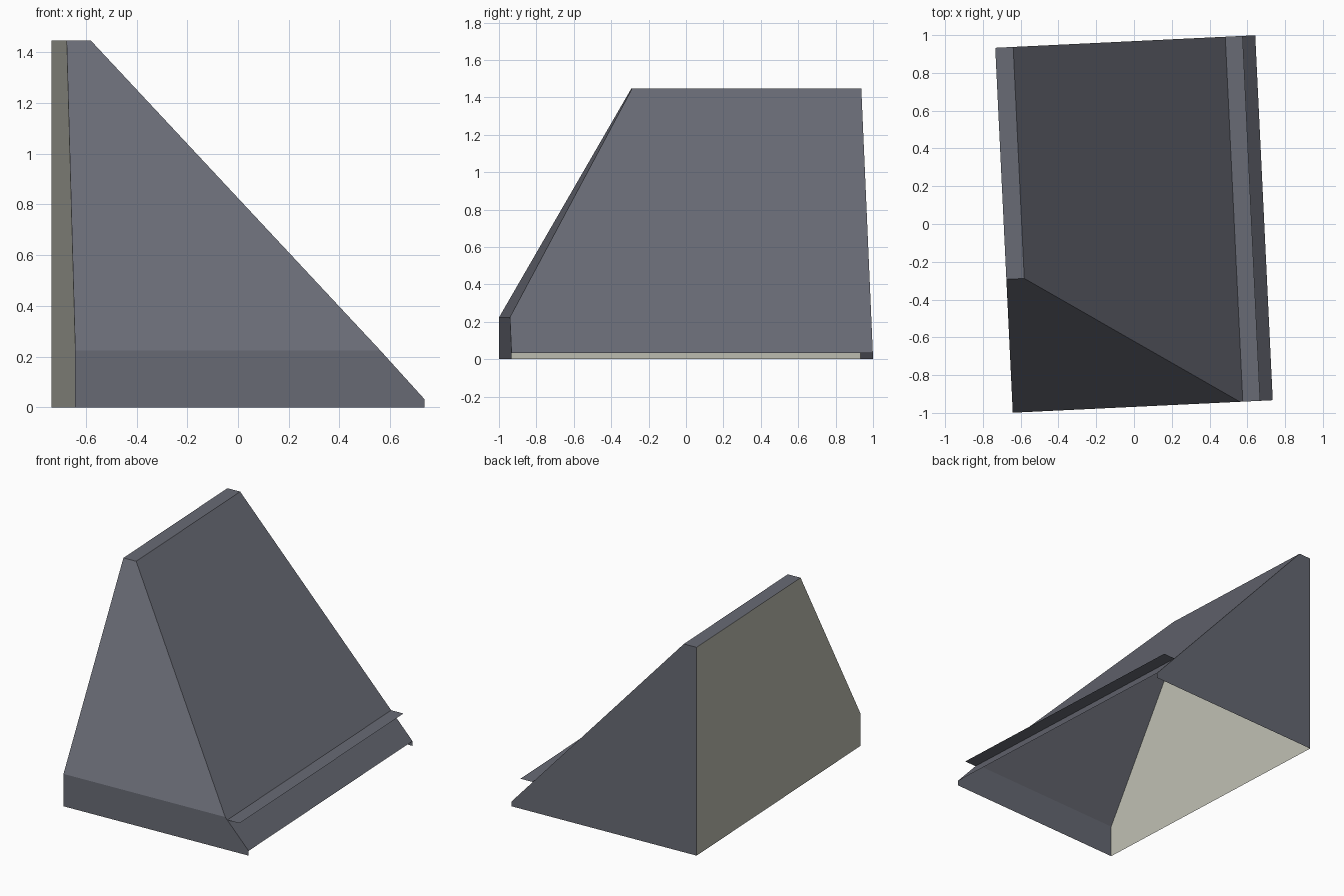
import bpy
from math import radians, sin, cos

if "Cube" in bpy.data.objects:
    bpy.data.objects.remove(bpy.data.objects["Cube"])


def material(name, color):
    m = bpy.data.materials.new(name)
    m.diffuse_color = (*color, 1)
    m.use_nodes = True
    m.node_tree.nodes["Principled BSDF"].inputs["Base Color"].default_value = m.diffuse_color
    return m


slate = material("slate grey", (0.14, 0.147, 0.178))
beige = material("warm beige", (0.51, 0.51, 0.44))

ANGLE = radians(2.75)  # whole model is turned slightly
W, L = 0.689, 0.967    # half width, half length
TOP, SKIRT, LIP = 1.447, 0.225, 0.033
RIDGE, RIDGE_FRONT = -0.594, -0.26


def slope_x(z):
    """x of the long right slope at height z"""
    return W + (RIDGE - W) * (z - LIP) / (TOP - LIP)


def sheet(name, polygons, mat):
    verts, faces = [], []
    for poly in polygons:
        faces.append(range(len(verts), len(verts) + len(poly)))
        verts += [(x * cos(ANGLE) - y * sin(ANGLE),
                   x * sin(ANGLE) + y * cos(ANGLE), z) for x, y, z in poly]
    me = bpy.data.meshes.new(name)
    me.from_pydata(verts, [], [list(f) for f in faces])
    me.materials.append(mat)
    ob = bpy.data.objects.new(name, me)
    bpy.context.collection.objects.link(ob)
    return ob


hip = slope_x(SKIRT)

# Vertical front skirt and the leaning face above it
sheet("front_skirt", [[(-W, -L, 0), (W, -L, 0), (W, -L, LIP),
                       (hip, -L, SKIRT), (-W, -L, SKIRT)]], slate)
sheet("front_slope", [[(-W, -L, SKIRT), (hip, -L, SKIRT),
                       (RIDGE, RIDGE_FRONT, TOP), (-W, RIDGE_FRONT, TOP)]], slate)

# Long right slope, open below its lower edge
sheet("right_slope", [[(W, -L, LIP), (W, L, LIP), (RIDGE, L, TOP),
                       (RIDGE, RIDGE_FRONT, TOP), (hip, -L, SKIRT)]], slate)

# Flat ridge
sheet("ridge", [[(-W, RIDGE_FRONT, TOP), (RIDGE, RIDGE_FRONT, TOP),
                 (RIDGE, L, TOP), (-W, L, TOP)]], slate)

# Back wall
sheet("back_wall", [[(W, L, 0), (-W, L, 0), (-W, L, TOP),
                     (RIDGE, L, TOP), (W, L, LIP)]], slate)

# Thin horizontal ledge sticking out of the right slope
LEDGE = 0.208
x = slope_x(LEDGE)
sheet("ledge", [[(x, -L, LEDGE), (x + 0.092, -L, LEDGE),
                 (x + 0.092, L, LEDGE), (x, L, LEDGE)]], slate)

# Beige left wall, seen from both sides because the underside is open
sheet("left_wall", [[(-W, L, 0), (-W, -L, 0), (-W, -L, SKIRT),
                     (-W, RIDGE_FRONT, TOP), (-W, L, TOP)]], beige)
